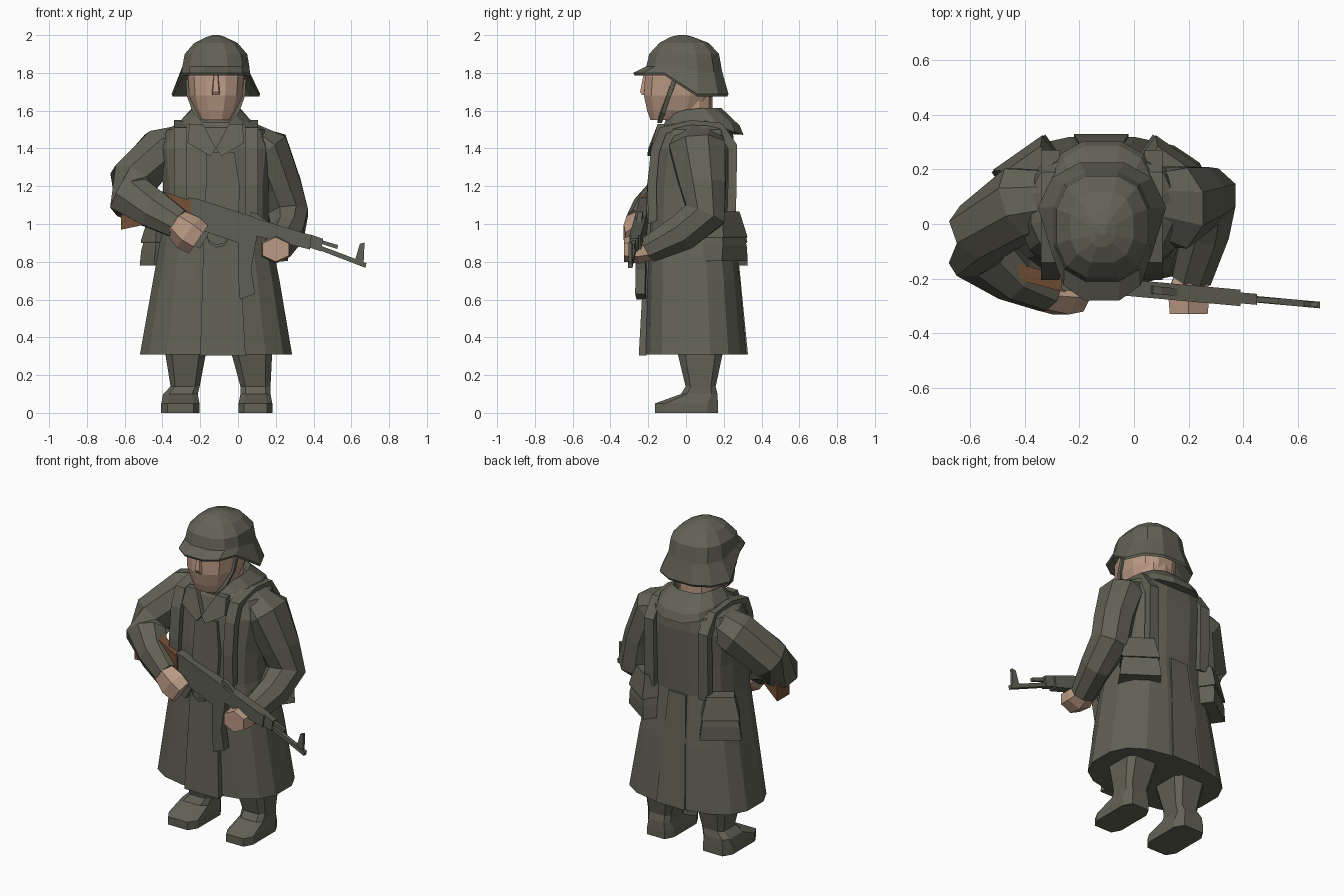
import bpy, bmesh, math
from mathutils import Vector, Matrix

CX = -0.117  # body centre line


def material(name, rgb):
    m = bpy.data.materials.new(name)
    m.diffuse_color = (*rgb, 1)
    return m


CLOTH = material("grey_green_cloth", (0.122, 0.122, 0.093))
METAL = material("dark_gun_metal", (0.112, 0.113, 0.087))
SKIN = material("skin", (0.49, 0.32, 0.23))
WOOD = material("brown_wood", (0.175, 0.082, 0.036))


def build(name, verts, faces, mat):
    bm = bmesh.new()
    vs = [bm.verts.new(v) for v in verts]
    for f in faces:
        bm.faces.new([vs[i] for i in f])
    bmesh.ops.recalc_face_normals(bm, faces=bm.faces)
    me = bpy.data.meshes.new(name)
    bm.to_mesh(me)
    bm.free()
    me.materials.append(mat)
    ob = bpy.data.objects.new(name, me)
    bpy.context.collection.objects.link(ob)
    return ob


def loft(name, rings, mat, close=False):
    """Skin rings of equal length; cap both ends or join last to first."""
    n, k = len(rings[0]), len(rings)
    faces = []
    for r in range(k if close else k - 1):
        a, b = r * n, (r + 1) % k * n
        faces += [(a + i, a + (i + 1) % n, b + (i + 1) % n, b + i) for i in range(n)]
    if not close:
        faces += [tuple(range(n)), tuple(range((k - 1) * n, k * n))]
    return build(name, [p for r in rings for p in r], faces, mat)


def ring(z, x0, x1, y0, y1, n=16, p=0.8, drop=None, front=1):
    """Rounded level ring; drop(s) shifts z by front(-1)..back(+1) position,
    front narrows the half that faces forward."""
    out = []
    for i in range(n):
        a = 2 * math.pi * (i + 0.5) / n
        c, s = math.cos(a), math.sin(a)
        ex, ey = math.copysign(abs(c) ** p, c), math.copysign(abs(s) ** p, s)
        ex *= front if s < 0 else 1
        out.append(((x0 + x1) / 2 + ex * (x1 - x0) / 2,
                    (y0 + y1) / 2 + ey * (y1 - y0) / 2, z + (drop(s) if drop else 0)))
    return out


def limb(name, secs, up, mat, n=8):
    """Tube through (centre, half width along up, other half width)."""
    pts, rings = [Vector(s[0]) for s in secs], []
    for i, (c, ru, rv) in enumerate(secs):
        t = (pts[min(i + 1, len(pts) - 1)] - pts[max(i - 1, 0)]).normalized()
        v = t.cross(Vector(up)).normalized()
        u = v.cross(t)
        rings.append([pts[i] + u * ru * math.cos(a) + v * rv * math.sin(a)
                      for a in (2 * math.pi * (j + 0.5) / n for j in range(n))])
    return loft(name, rings, mat)


def gun_y(x):
    return -0.235 - 0.09 * x


def plate(name, outline, half, mat):
    """Side outline (x, z) thickened about the weapon's centre plane."""
    return loft(name, [[(x, gun_y(x) + d, z) for x, z in outline] for d in (-half, half)], mat)


def slab(name, pts, depth, mat):
    return loft(name, [pts, [(x, y + depth, z) for x, y, z in pts]], mat)


# long coat
loft("coat", [ring(*r, n=16, p=0.75) for r in [
    (0.31, -0.525, 0.292, -0.225, 0.322), (0.70, -0.455, 0.225, -0.215, 0.29),
    (1.00, -0.40, 0.165, -0.20, 0.25), (1.20, -0.40, 0.165, -0.195, 0.255),
    (1.40, -0.42, 0.185, -0.17, 0.26), (1.50, -0.38, 0.145, -0.135, 0.25),
    (1.57, -0.26, 0.03, -0.06, 0.2)]], CLOTH)
slab("coat_front_flap", [(-0.20, -0.25, 0.305), (0.04, -0.25, 0.305),
                         (0.0, -0.212, 1.0), (-0.18, -0.212, 1.0)], 0.04, CLOTH)
slab("coat_chest_flap", [(-0.18, -0.212, 1.0), (0.0, -0.212, 1.0), (0.01, -0.207, 1.2),
                         (-0.02, -0.185, 1.38), (-0.17, -0.185, 1.38), (-0.17, -0.207, 1.2)], 0.04, CLOTH)
slab("coat_back_pleat", [(-0.22, 0.328, 0.31), (-0.02, 0.328, 0.31),
                         (-0.06, 0.26, 1.0), (-0.18, 0.26, 1.0)], -0.04, CLOTH)
# lapels
for side in (-1, 1):
    slab("lapel", [(CX + side * x, y, z) for x, y, z in
                   [(0.14, -0.15, 1.53), (0.15, -0.18, 1.43), (0.03, -0.205, 1.36),
                    (0.0, -0.20, 1.40), (0.07, -0.15, 1.53)]], 0.04, CLOTH)

# turned-down collar
loft("collar", [
    ring(1.50, CX - 0.20, CX + 0.20, -0.13, 0.31, 12, drop=lambda s: 0.03 - 0.06 * abs(s)),
    ring(1.54, CX - 0.19, CX + 0.19, -0.125, 0.29, 12, drop=lambda s: 0.02 - 0.04 * abs(s)),
    ring(1.59, CX - 0.13, CX + 0.13, -0.10, 0.19, 12, drop=lambda s: 0.025 + 0.04 * min(s, 0)),
    ring(1.54, CX - 0.10, CX + 0.10, -0.08, 0.16, 12),
    ring(1.48, CX - 0.12, CX + 0.12, -0.08, 0.2, 12)], CLOTH, close=True)

# shoulder straps running from front waist over to back waist
path = [(-0.20, 1.0), (-0.205, 1.2), (-0.185, 1.4), (-0.14, 1.51), (0.03, 1.55),
        (0.19, 1.535), (0.27, 1.42), (0.268, 1.2), (0.262, 1.0)]
for side in (-1, 1):
    rings = []
    for y, z in path:
        yi, zi = 0.035 + (y - 0.035) * 0.8, 1.2 + (z - 1.2) * 0.9
        a, b = CX + side * 0.155, CX + side * 0.222
        rings.append([(a, y, z), (b, y, z), (b, yi, zi), (a, yi, zi)])
    loft("shoulder_strap", rings, CLOTH)

# hip bags on the back
for side, cx, cy, dz in ((-1, -0.385, 0.205, 0), (1, 0.13, 0.205, 0.025)):
    rot = Matrix.Rotation(-side * math.radians(35), 3, 'Z')
    for name, prof in (("hip_bag", [(0.78, 0.12, 0.065), (0.86, 0.11, 0.065), (1.03, 0.075, 0.035)]),
                       ("bag_flap", [(0.90, 0.11, 0.067), (0.91, 0.11, 0.069), (1.04, 0.08, 0.04)])):
        loft(name, [[Vector((cx, cy, z + dz)) + rot @ Vector((w * i, d * j, 0))
                     for i, j in ((-1, -1), (1, -1), (1, 1), (-1, 1))] for z, w, d in prof], CLOTH)

# sleeves and hands
limb("right_sleeve", [((-0.25, 0.10, 1.45), 0.10, 0.09), ((-0.41, 0.08, 1.385), 0.14, 0.13),
                      ((-0.56, -0.03, 1.225), 0.125, 0.13), ((-0.565, -0.11, 1.14), 0.115, 0.13),
                      ((-0.44, -0.20, 1.075), 0.09, 0.11), ((-0.315, -0.258, 1.0), 0.068, 0.085)],
     (0, 1, 0), CLOTH)
limb("left_sleeve", [((0.05, 0.07, 1.475), 0.07, 0.12), ((0.155, 0.06, 1.405), 0.125, 0.16),
                     ((0.23, 0.09, 1.20), 0.115, 0.13), ((0.265, 0.10, 1.05), 0.115, 0.12),
                     ((0.26, -0.02, 0.955), 0.095, 0.105), ((0.21, -0.195, 0.865), 0.078, 0.075)],
     (1, 0, 0), CLOTH)
limb("right_hand", [((-0.335, -0.262, 1.012), 0.06, 0.075), ((-0.265, -0.268, 0.955), 0.072, 0.1),
                    ((-0.21, -0.268, 0.917), 0.06, 0.09)], (0, 1, 0), SKIN, 6)
limb("left_hand", [((0.21, -0.18, 0.87), 0.065, 0.06), ((0.20, -0.25, 0.865), 0.088, 0.075),
                   ((0.20, -0.328, 0.865), 0.08, 0.065)], (1, 0, 0), SKIN, 6)

# legs with boots
for name, a0, a1, b0, b1, t0, t1 in (("right_leg", -0.41, -0.20, -0.36, -0.20, -0.39, -0.165),
                                     ("left_leg", 0.0, 0.185, 0.01, 0.175, -0.04, 0.185)):
    loft(name, [ring(*r, n=8, p=0.45) for r in [
        (0.0, a0, a1, -0.17, 0.175), (0.05, a0, a1, -0.17, 0.175),
        (0.10, a0 + 0.01, a1 - 0.01, -0.03, 0.17), (0.14, b0, b1, -0.005, 0.16),
        (0.32, t0, t1, -0.05, 0.20), (0.42, t0, t1, -0.06, 0.21)]], CLOTH)

# head, nose and neck
loft("head", [ring(z, CX - r, CX + r, y0, y1, n=12) for z, r, y0, y1 in [
    (1.55, 0.085, -0.19, -0.02), (1.60, 0.118, -0.21, 0.11), (1.68, 0.145, -0.228, 0.14),
    (1.78, 0.152, -0.222, 0.145), (1.86, 0.12, -0.17, 0.13)]], SKIN)
loft("nose", [[(CX + w * i, y, z) for i, y in ((-1, -0.2), (-0.6, yf), (0.6, yf), (1, -0.2))]
              for z, w, yf in ((1.682, 0.028, -0.234), (1.70, 0.026, -0.243), (1.785, 0.016, -0.226))], SKIN)
loft("neck", [ring(z, CX - 0.115, CX + 0.115, -0.09, 0.14, n=10) for z in (1.5, 1.69)], SKIN)

# chin strap
arc = [(-0.159, 1.77, -0.06), (-0.155, 1.68, -0.09), (-0.122, 1.59, -0.12), (-0.07, 1.535, -0.14)]
arc += [(-x, z, y) for x, z, y in reversed(arc)]
loft("chin_strap", [[(CX + x * k, y + d, 1.7 + (z - 1.7) * k) for k, d in
                     ((1, -0.012), (1, 0.012), (0.85, 0.012), (0.85, -0.012))] for x, z, y in arc], CLOTH)


# helmet with raised front brim and flared neck guard
def rim(s):
    return -0.112 * min(1, max(0, (s + 0.2) / 0.45))


def hring(z, r, y0, y1, drop=None, front=1):
    return ring(z, CX - r, CX + r, y0, y1, 12, 0.8, drop, front)


loft("helmet", [
    hring(1.88, 0.10, -0.12, 0.10), hring(1.81, 0.165, -0.19, 0.165, lambda s: 0.4 * rim(s)),
    hring(1.787, 0.236, -0.28, 0.225, rim, 0.77), hring(1.80, 0.241, -0.287, 0.232, rim, 0.77),
    hring(1.835, 0.182, -0.215, 0.197, lambda s: 0.25 * rim(s)),
    hring(1.90, 0.17, -0.20, 0.18), hring(1.958, 0.118, -0.145, 0.125),
    hring(1.99, 0.05, -0.085, 0.04), hring(2.0, 0.02, -0.04, 0.0)], CLOTH)

# rifle
loft("rifle_stock", [[(x, y - h, z0), (x, y + h, z0), (x, y + h, z1), (x, y - h, z1)]
                     for x, y, z0, z1, h in [
                         (-0.25, -0.222, 1.045, 1.125, 0.028), (-0.42, -0.175, 1.02, 1.178, 0.03),
                         (-0.50, -0.14, 0.995, 1.16, 0.045), (-0.62, -0.085, 0.97, 1.08, 0.06)]], WOOD)
plate("rifle_receiver", [(-0.265, 1.14), (-0.22, 1.135), (0.09, 1.035), (0.10, 0.91),
                         (0.0, 0.90), (-0.19, 0.965), (-0.265, 1.05)], 0.03, METAL)
plate("rifle_handguard", [(0.08, 1.035), (0.39, 0.94), (0.38, 0.865), (0.08, 0.94)], 0.03, METAL)
plate("rifle_front_block", [(0.38, 0.945), (0.45, 0.922), (0.44, 0.855), (0.38, 0.875)], 0.02, METAL)
plate("rifle_barrel", [(0.43, 0.888), (0.68, 0.793), (0.675, 0.768), (0.43, 0.862)], 0.012, METAL)
plate("rifle_gas_tube", [(0.43, 0.918), (0.53, 0.888), (0.525, 0.868), (0.43, 0.898)], 0.01, METAL)
plate("rifle_front_sight", [(0.62, 0.81), (0.645, 0.895), (0.67, 0.902), (0.665, 0.795)], 0.009, METAL)
plate("rifle_rear_sight", [(0.06, 1.035), (0.07, 1.065), (0.10, 1.055), (0.16, 1.01)], 0.014, METAL)
plate("rifle_grip", [(-0.22, 0.98), (-0.15, 0.96), (-0.20, 0.87), (-0.25, 0.89)], 0.02, METAL)
plate("rifle_magazine", [(0.0, 0.92), (0.095, 0.91), (0.07, 0.76), (0.09, 0.63),
                         (0.01, 0.60), (0.0, 0.73)], 0.026, METAL)
guard = [(-0.17, 0.95), (-0.155, 0.90), (-0.115, 0.875), (-0.07, 0.885), (-0.05, 0.92)]
loft("trigger_guard", [[(x, gun_y(x) + d, z + e) for d, e in
                        ((-0.012, 0), (0.012, 0), (0.012, 0.016), (-0.012, 0.016))]
                       for x, z in guard], METAL)
